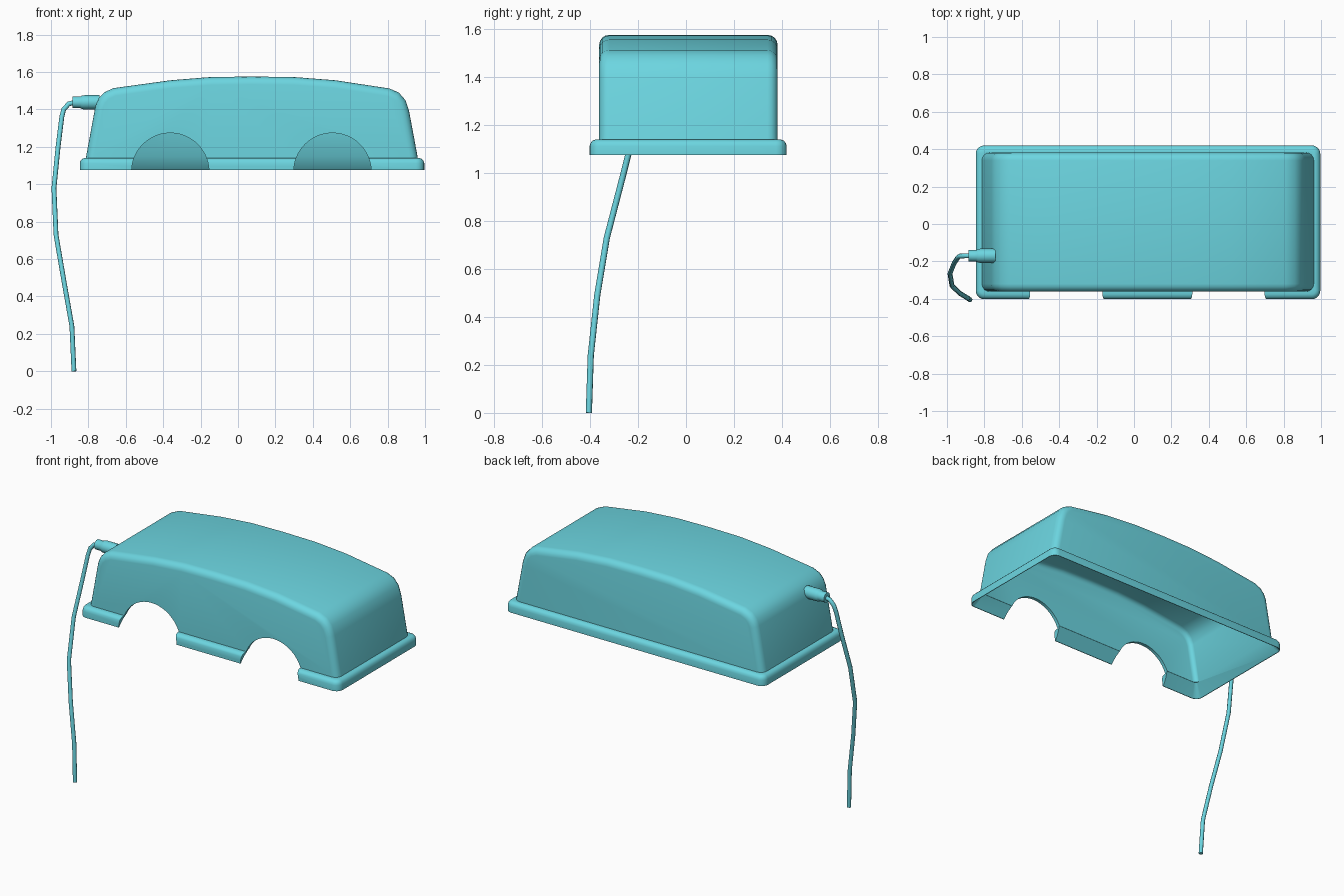
import bpy, bmesh, math
from mathutils import Matrix

if "Cube" in bpy.data.objects:
    bpy.data.objects.remove(bpy.data.objects["Cube"])

teal = bpy.data.materials.new("teal_plastic")
teal.diffuse_color = (0.15, 0.67, 0.75, 1)
teal.use_nodes = True
teal.node_tree.nodes["Principled BSDF"].inputs["Base Color"].default_value = teal.diffuse_color


def make_object(name, bm):
    bmesh.ops.recalc_face_normals(bm, faces=bm.faces[:])
    mesh = bpy.data.meshes.new(name)
    bm.to_mesh(mesh)
    bm.free()
    obj = bpy.data.objects.new(name, mesh)
    bpy.context.collection.objects.link(obj)
    obj.data.materials.append(teal)
    return obj


def activate(obj):
    bpy.ops.object.select_all(action='DESELECT')
    obj.select_set(True)
    bpy.context.view_layer.objects.active = obj


def smooth(obj, angle=40):
    activate(obj)
    bpy.ops.object.shade_smooth_by_angle(angle=math.radians(angle))


def boolean(obj, tool, operation):
    activate(obj)
    mod = obj.modifiers.new("bool", 'BOOLEAN')
    mod.object, mod.operation, mod.solver = tool, operation, 'EXACT'
    bpy.ops.object.modifier_apply(modifier=mod.name)
    bpy.data.objects.remove(tool)


def bridge(bm, loops):
    for a, b in zip(loops, loops[1:]):
        for i in range(len(a)):
            j = (i + 1) % len(a)
            bm.faces.new((a[i], a[j], b[j], b[i]))
    bm.faces.new(loops[0])
    bm.faces.new(loops[-1])


def foot_block(name, sections, n=5):
    """Stack of rounded rectangles, each inset d from the flange outline at height z."""
    bm = bmesh.new()
    loops = []
    for d, z in sections:
        x0, x1, y0, y1, r = -0.846 + d, 0.996 - d, -0.402 + d, 0.42 - d, max(0.045 - d, 0.015)
        corners = [(x1 - r, y1 - r), (x0 + r, y1 - r), (x0 + r, y0 + r), (x1 - r, y0 + r)]
        loops.append([bm.verts.new((cx + r * math.cos(a), cy + r * math.sin(a), z))
                      for k, (cx, cy) in enumerate(corners)
                      for a in [math.pi / 2 * (k + i / n) for i in range(n + 1)]])
    bridge(bm, loops)
    return make_object(name, bm)


def dome(name, profile, y0, y1, radius):
    """Side profile extruded front to back, with rounded front and back edges."""
    bm = bmesh.new()
    front = bm.faces.new([bm.verts.new((x, y0, z)) for x, z in profile])
    ext = bmesh.ops.extrude_face_region(bm, geom=[front], use_keep_orig=True)
    bmesh.ops.translate(bm, vec=(0, y1 - y0, 0),
                        verts=[g for g in ext["geom"] if isinstance(g, bmesh.types.BMVert)])
    bmesh.ops.recalc_face_normals(bm, faces=bm.faces[:])
    rim = [e for e in bm.edges if abs(e.verts[0].co.y - e.verts[1].co.y) < 0.01
           and max(v.co.z for v in e.verts) > 1.1]
    bmesh.ops.bevel(bm, geom=rim, offset=radius, segments=4, profile=0.5, affect='EDGES')
    return make_object(name, bm)


# Domed cover
profile = [(-0.822, 1.09), (-0.808, 1.17), (-0.762, 1.42), (-0.745, 1.46), (-0.715, 1.492),
           (-0.665, 1.514), (-0.36, 1.556), (-0.15, 1.573), (0.07, 1.576), (0.30, 1.573),
           (0.52, 1.556), (0.81, 1.512), (0.86, 1.49), (0.895, 1.45), (0.915, 1.39),
           (0.956, 1.17), (0.97, 1.09)]
cover = dome("cover", profile, -0.362, 0.382, 0.042)

# Rounded flange around the foot of the cover
boolean(cover, foot_block("flange", [(0, 1.075), (0, 1.112), (0.004, 1.125),
                                     (0.012, 1.135), (0.026, 1.14)]), 'UNION')

# Hollow inside, open at the bottom and flaring out to a thin rim
WALL, MID = 0.022, 0.074
inner = [(MID + (x - MID) * 0.975, z - WALL) for x, z in profile]
boolean(cover, dome("hollow_cutter", inner, -0.362 + WALL, 0.382 - WALL, 0.03), 'DIFFERENCE')
boolean(cover, foot_block("flare_cutter", [(-0.007, 1.06), (0.004, 1.075), (0.061, 1.15)]),
        'DIFFERENCE')

# Two arched openings through the front wall
for x in (-0.362, 0.505):
    bm = bmesh.new()
    bmesh.ops.create_cone(bm, cap_ends=True, segments=48, radius1=0.207, radius2=0.207,
                          depth=0.5, matrix=Matrix.Translation((x, -0.45, 1.067))
                          @ Matrix.Rotation(math.pi / 2, 4, 'X'))
    boolean(cover, make_object("arch_cutter", bm), 'DIFFERENCE')
smooth(cover)

# Cable strain relief: stepped sleeve lathed along x
bm = bmesh.new()
N = 20
bridge(bm, [[bm.verts.new((x, -0.17 + r * math.cos(2 * math.pi * i / N),
                           1.438 + r * math.sin(2 * math.pi * i / N))) for i in range(N)]
            for x, r in [(-0.884, 0.031), (-0.842, 0.031), (-0.836, 0.036), (-0.82, 0.038),
                         (-0.74, 0.038)]])
smooth(make_object("cable_plug", bm), 45)

# Hanging cable
path = [(-0.87, -0.17, 1.438), (-0.905, -0.17, 1.43), (-0.932, -0.172, 1.40),
        (-0.942, -0.18, 1.36), (-0.962, -0.21, 1.20), (-0.984, -0.265, 0.98),
        (-0.973, -0.33, 0.73), (-0.932, -0.37, 0.49), (-0.888, -0.397, 0.24),
        (-0.877, -0.405, 0.0)]
curve = bpy.data.curves.new("cable", 'CURVE')
curve.dimensions = '3D'
curve.bevel_depth = 0.013
curve.bevel_resolution = 2
curve.use_fill_caps = True
spline = curve.splines.new('POLY')
spline.points.add(len(path) - 1)
for p, co in zip(spline.points, path):
    p.co = (*co, 1)
cable = bpy.data.objects.new("cable", curve)
bpy.context.collection.objects.link(cable)
curve.materials.append(teal)
activate(cable)
bpy.ops.object.convert(target='MESH')
smooth(bpy.context.view_layer.objects.active, 50)
